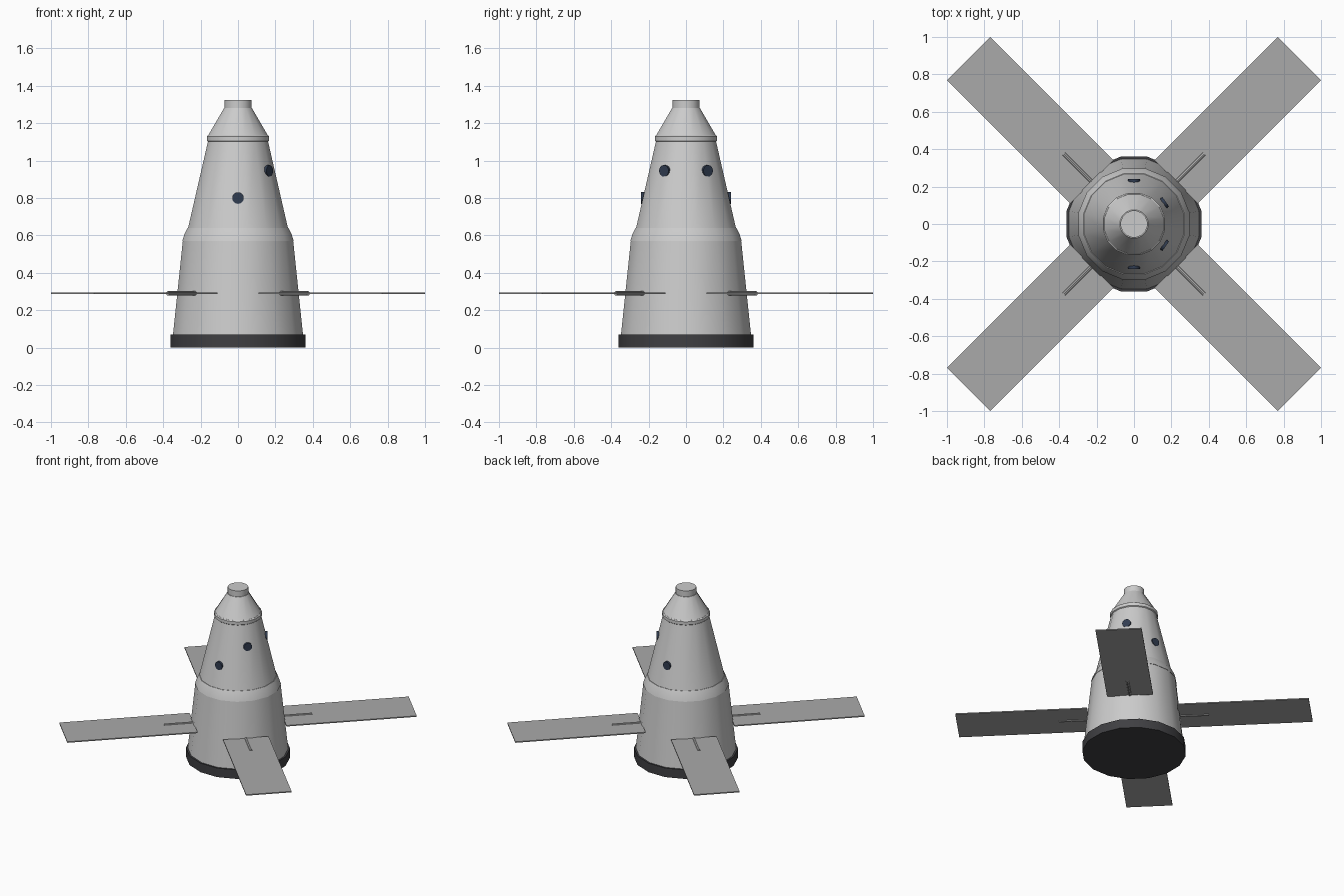
import bpy, math
from mathutils import Matrix, Vector

if "Cube" in bpy.data.objects:
    bpy.data.objects.remove(bpy.data.objects["Cube"])

SIDES = 16
FLAT = 1 / math.cos(math.pi / SIDES)   # radii are measured to the flats


def material(name, rgb):
    m = bpy.data.materials.new(name)
    m.diffuse_color = (*rgb, 1)
    m.use_nodes = True
    m.node_tree.nodes["Principled BSDF"].inputs["Base Color"].default_value = m.diffuse_color
    return m


DARK = material("dark_ring", (0.05, 0.05, 0.055))
GLASS = material("window_glass", (0.03, 0.045, 0.08))
HULL = material("hull_grey", (0.72, 0.73, 0.75))
CABIN = material("cabin_grey", (0.52, 0.52, 0.52))
PANEL = material("panel_grey", (0.4, 0.4, 0.4))


def finish(obj, name, mat):
    obj.name = name
    obj.data.materials.append(mat)
    bpy.ops.object.select_all(action='DESELECT')
    obj.select_set(True)
    bpy.context.view_layer.objects.active = obj
    bpy.ops.object.shade_smooth_by_angle(angle=math.radians(30))
    return obj


def lathe(name, profile, mat):
    """Turn (radius, z) points around the z axis, capped at both ends."""
    n = SIDES
    verts, faces = [], []
    for r, z in profile:
        for i in range(n):
            a = 2 * math.pi * (i + 0.5) / n
            verts.append((r * FLAT * math.cos(a), r * FLAT * math.sin(a), z))
    for k in range(len(profile) - 1):
        for i in range(n):
            j = (i + 1) % n
            faces.append((k * n + i, k * n + j, (k + 1) * n + j, (k + 1) * n + i))
    faces.append(tuple(reversed(range(n))))
    faces.append(tuple(range((len(profile) - 1) * n, len(profile) * n)))
    me = bpy.data.meshes.new(name)
    me.from_pydata(verts, [], faces)
    obj = bpy.data.objects.new(name, me)
    bpy.context.collection.objects.link(obj)
    return finish(obj, name, mat)


def rod(name, start, end, radius, mat, sides):
    start, end = Vector(start), Vector(end)
    d = end - start
    bpy.ops.mesh.primitive_cylinder_add(
        vertices=sides, radius=radius, depth=d.length, location=(start + end) / 2,
        rotation=d.to_track_quat('Z', 'Y').to_euler())
    return finish(bpy.context.object, name, mat)


# Stacked hull sections
lathe("base_ring", [(0.36, 0), (0.36, 0.07)], DARK)
lathe("service_section", [(0.348, 0.065), (0.295, 0.572)], HULL)
lathe("collar", [(0.298, 0.57), (0.287, 0.605), (0.27, 0.64)], HULL)
lathe("cabin", [(0.268, 0.635), (0.16, 1.105)], CABIN)
lathe("nose_ring", [(0.16, 1.1), (0.167, 1.106), (0.167, 1.13), (0.16, 1.136)], HULL)
lathe("nose_cone", [(0.16, 1.134), (0.075, 1.28)], HULL)
lathe("nose_cap", [(0.071, 1.275), (0.071, 1.325)], HULL)

# Round windows: front, back and a pair on the right
for name, ang, r, z in (("front_window", -90, 0.23, 0.8), ("back_window", 90, 0.23, 0.8),
                        ("right_window_a", -35, 0.197, 0.945), ("right_window_b", 35, 0.197, 0.945)):
    d = Vector((math.cos(math.radians(ang)), math.sin(math.radians(ang)), 0))
    up = Vector((0, 0, z))
    rod(name, d * (r - 0.02) + up, d * (r + 0.01) + up, 0.031, GLASS, 16)

# Four panels on the diagonals, each with a strut at its root
Z, INNER, OUTER, WIDTH = 0.29, 0.318, 1.251, 0.326
for i in range(4):
    a = math.radians(45 + 90 * i)
    d = Vector((math.cos(a), math.sin(a), 0))
    up = Vector((0, 0, Z))
    bpy.ops.mesh.primitive_cube_add(size=1)
    panel = bpy.context.object
    panel.data.transform(Matrix.Translation(((INNER + OUTER) / 2, 0, 0))
                         @ Matrix.Diagonal((OUTER - INNER, WIDTH, 0.008, 1)))
    panel.matrix_world = Matrix.Translation(up) @ Matrix.Rotation(a, 4, 'Z')
    finish(panel, f"solar_panel_{i + 1}", PANEL)
    rod(f"panel_strut_{i + 1}", d * 0.3 + up, d * 0.53 + up, 0.012, PANEL, 8)
